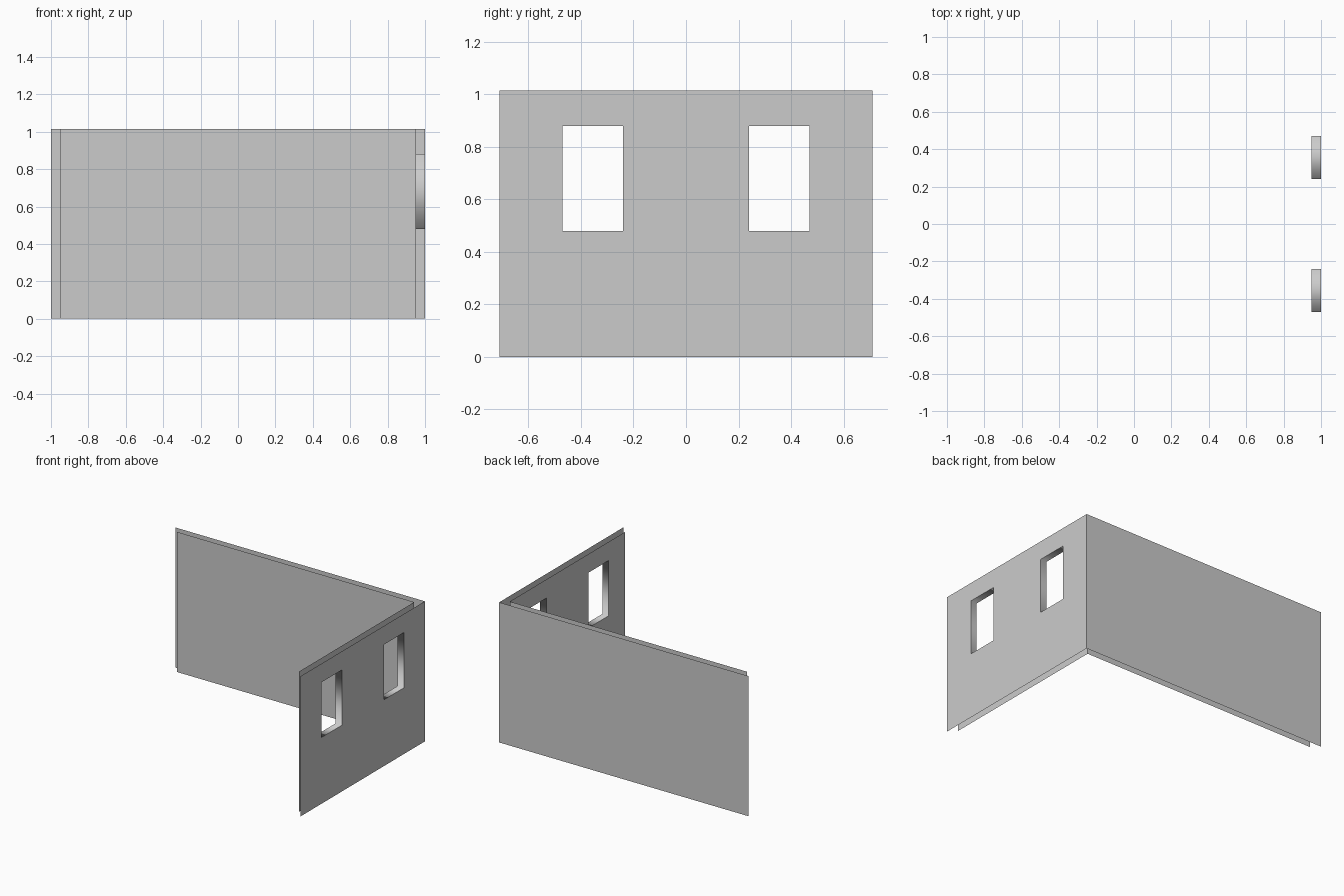
import bpy, bmesh

if "Cube" in bpy.data.objects:
    bpy.data.objects.remove(bpy.data.objects["Cube"])

H = 1.015            # wall height
X, Y, T = 1.0, 0.71, 0.05
WINDOWS = [(-0.47, -0.24), (0.24, 0.47)]
Z0, Z1 = 0.48, 0.88


def finish(name, bm, smooth=False):
    bmesh.ops.remove_doubles(bm, verts=bm.verts, dist=1e-5)
    for f in bm.faces:
        f.smooth = smooth
    mesh = bpy.data.meshes.new(name)
    bm.to_mesh(mesh)
    bm.free()
    obj = bpy.data.objects.new(name, mesh)
    bpy.context.collection.objects.link(obj)
    return obj


def quad(bm, pts, flip=False):
    if flip:
        pts = pts[::-1]
    bm.faces.new([bm.verts.new(p) for p in pts])


def wall_skin(name, x, y, inner):
    """L-shaped sheet: plain back wall plus side wall with window openings."""
    bm = bmesh.new()
    quad(bm, [(x, y, 0), (-x, y, 0), (-x, y, H), (x, y, H)], inner)
    ys = [-y] + [v for w in WINDOWS for v in w] + [y]
    zs = [0, Z0, Z1, H]
    for i in range(len(ys) - 1):
        for j in range(3):
            if j == 1 and i % 2 == 1:
                continue  # window opening
            a, b, c, d = ys[i], ys[i + 1], zs[j], zs[j + 1]
            quad(bm, [(x, a, c), (x, b, c), (x, b, d), (x, a, d)], inner)
    # merge the cells into one clean face boundary
    obj_bm = bm
    return finish(name, obj_bm)


# Outer and inner sheets of the hollow, open-edged walls
wall_skin("outer_wall", X, Y, False)
wall_skin("inner_wall", X - T, Y - T, True)

# Smooth-shaded window reveals joining the two sheets
for n, (a, b) in enumerate(WINDOWS):
    bm = bmesh.new()
    ring = [(a, Z0), (b, Z0), (b, Z1), (a, Z1)]
    for k in range(4):
        (y0, z0), (y1, z1) = ring[k], ring[(k + 1) % 4]
        quad(bm, [(X - T, y0, z0), (X, y0, z0), (X, y1, z1), (X - T, y1, z1)])
    finish(f"window_reveal_{n + 1}", bm, smooth=True)
